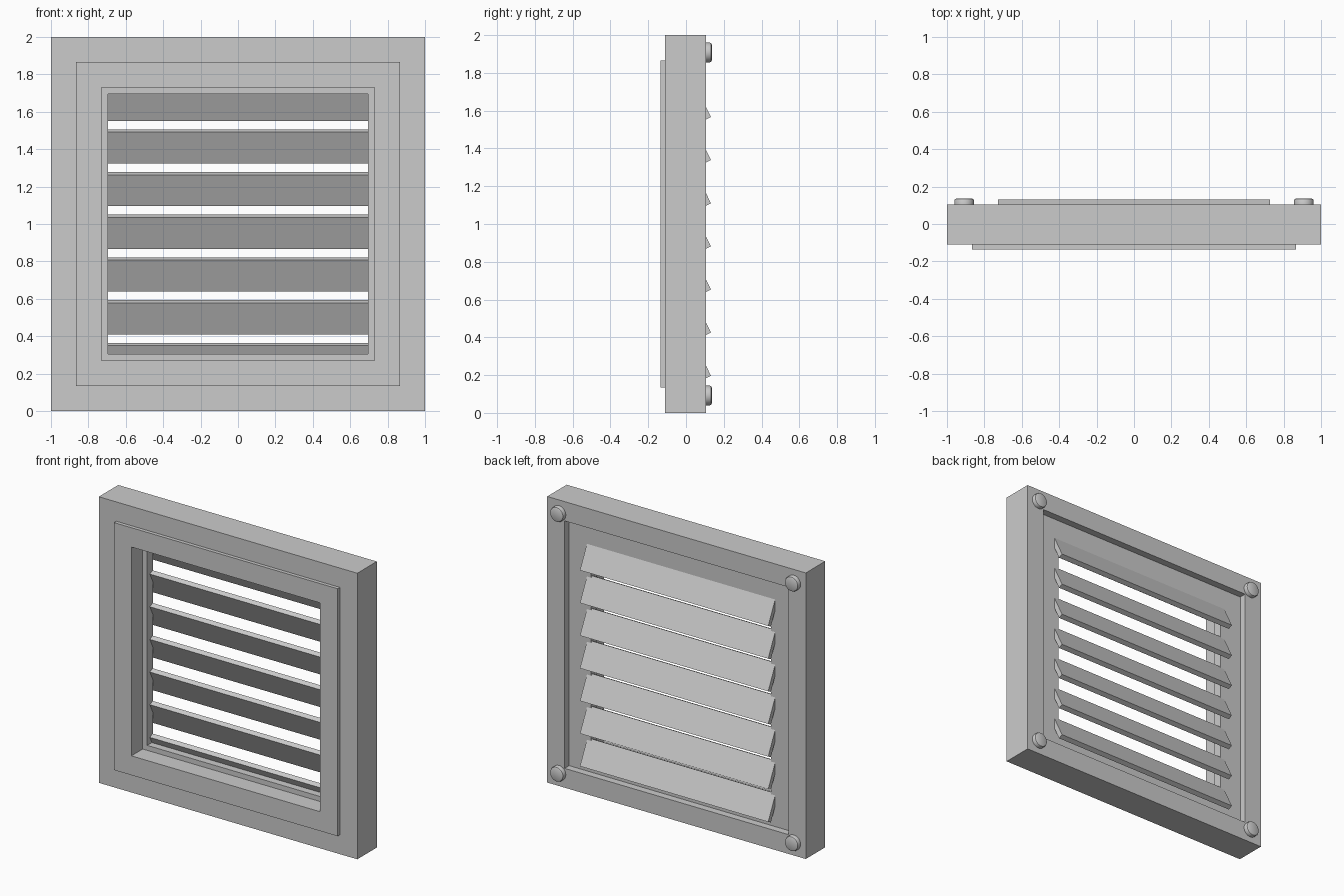
import bpy, bmesh, math

if "Cube" in bpy.data.objects:
    bpy.data.objects.remove(bpy.data.objects["Cube"])

CZ = 1.0  # centre height of the vent


def finish(name, bm):
    bmesh.ops.recalc_face_normals(bm, faces=bm.faces)
    me = bpy.data.meshes.new(name)
    bm.to_mesh(me)
    bm.free()
    ob = bpy.data.objects.new(name, me)
    bpy.context.collection.objects.link(ob)
    return ob


def square_ring(name, profile):
    """Sweep a closed (half_size, y) profile around a square."""
    bm = bmesh.new()
    loops = [[bm.verts.new((sx * h, y, CZ + sz * h))
              for sx, sz in ((-1, -1), (1, -1), (1, 1), (-1, 1))]
             for h, y in profile]
    for i, a in enumerate(loops):
        b = loops[(i + 1) % len(loops)]
        for k in range(4):
            j = (k + 1) % 4
            bm.faces.new((a[k], a[j], b[j], b[k]))
    return finish(name, bm)


def slat(name, z, half_width, profile):
    """Extrude a (y, z) profile along x."""
    bm = bmesh.new()
    ends = [[bm.verts.new((x, py, z + pz)) for py, pz in profile]
            for x in (-half_width, half_width)]
    n = len(profile)
    for e in ends:
        bm.faces.new(e)
    for k in range(n):
        j = (k + 1) % n
        bm.faces.new((ends[0][k], ends[0][j], ends[1][j], ends[1][k]))
    return finish(name, bm)


def stud(name, x, z, profile, sides=32):
    """Round rubber foot: lathe a (radius, y) profile around y."""
    bm = bmesh.new()
    rings = [[bm.verts.new((x + r * math.cos(2 * math.pi * k / sides), y,
                            z + r * math.sin(2 * math.pi * k / sides)))
              for k in range(sides)] for r, y in profile]
    bm.faces.new(rings[0])
    bm.faces.new(rings[-1])
    for a, b in zip(rings, rings[1:]):
        for k in range(sides):
            j = (k + 1) % sides
            bm.faces.new((a[k], a[j], b[j], b[k]))
    ob = finish(name, bm)
    bpy.ops.object.select_all(action='DESELECT')
    ob.select_set(True)
    bpy.context.view_layer.objects.active = ob
    bpy.ops.object.shade_smooth_by_angle(angle=math.radians(30))
    return ob


# Outer frame, and the stepped inner frame set slightly forward in it
square_ring("outer_frame", [(1.0, -0.11), (1.0, 0.105), (0.865, 0.105), (0.865, -0.11)])
square_ring("inner_frame", [(0.865, -0.135), (0.865, 0.055), (0.695, 0.055),
                            (0.695, -0.01), (0.73, -0.01), (0.73, -0.135)])

# Seven tilted louvre slats
blade = [(0.132, 0.017), (0.102, 0.002), (0.019, 0.17), (0.049, 0.185)]
for i in range(7):
    slat(f"louvre_slat_{i + 1}", 0.18 + i * 0.2283, 0.728, blade)

# Four round bolt heads on the back corners
head = [(0.052, 0.10), (0.052, 0.126), (0.049, 0.133), (0.041, 0.137)]
for sx in (-1, 1):
    for sz in (-1, 1):
        side, level = ("left" if sx < 0 else "right"), ("lower" if sz < 0 else "upper")
        stud(f"bolt_head_{level}_{side}", sx * 0.908, CZ + sz * 0.908, head)
